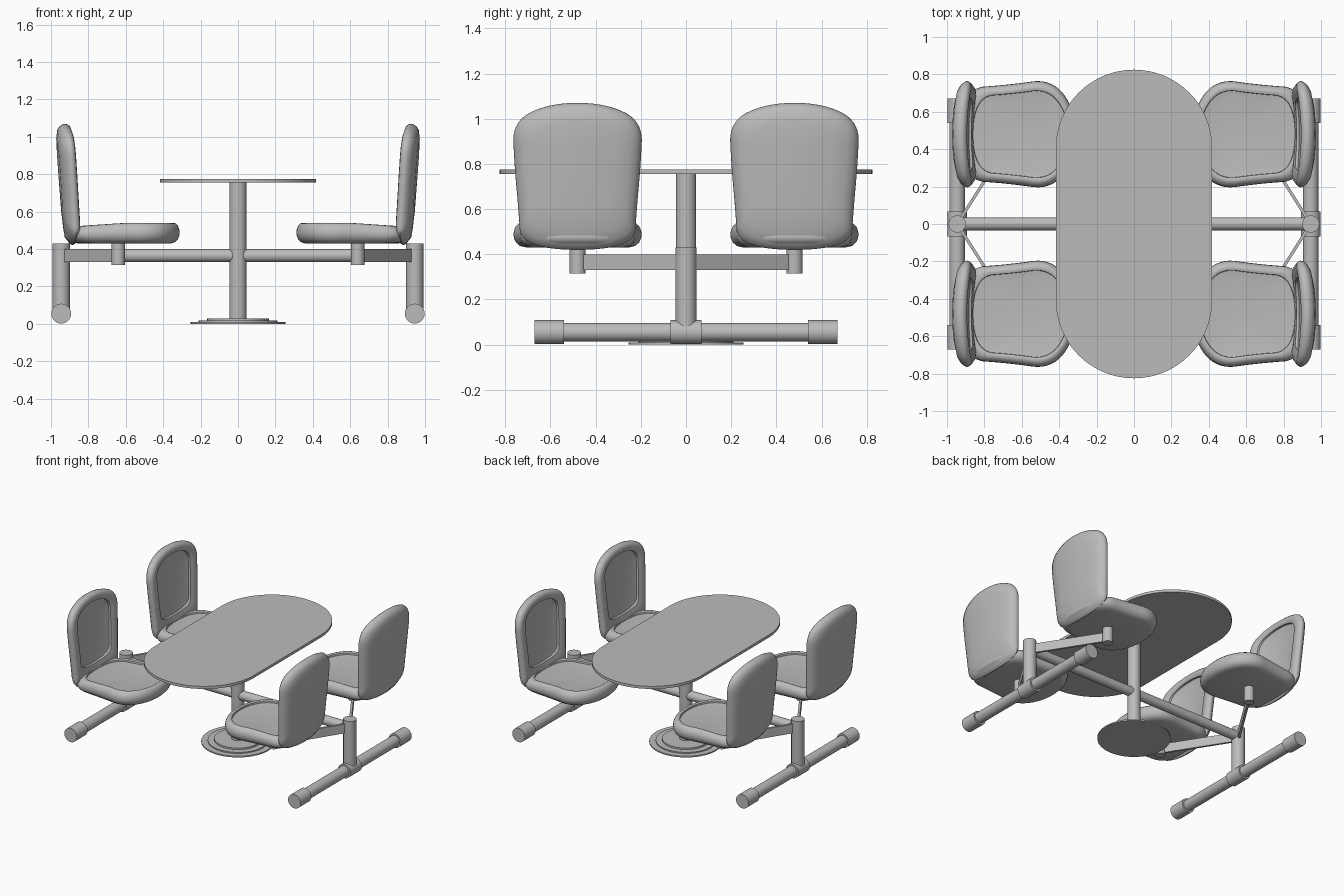
import bpy, bmesh, math
from mathutils import Vector

old = bpy.data.objects.get("Cube")
if old:
    bpy.data.objects.remove(old, do_unlink=True)

grey = bpy.data.materials.new("mid_grey")
grey.use_nodes = True
GREY = (0.5, 0.5, 0.5, 1)
grey.diffuse_color = GREY
grey.node_tree.nodes["Principled BSDF"].inputs["Base Color"].default_value = GREY


def finish(bm, name, angle=40):
    bmesh.ops.recalc_face_normals(bm, faces=bm.faces)
    mesh = bpy.data.meshes.new(name)
    bm.to_mesh(mesh)
    bm.free()
    obj = bpy.data.objects.new(name, mesh)
    bpy.context.collection.objects.link(obj)
    mesh.materials.append(grey)
    bpy.ops.object.select_all(action="DESELECT")
    obj.select_set(True)
    bpy.context.view_layer.objects.active = obj
    bpy.ops.object.shade_smooth_by_angle(angle=math.radians(angle))
    return obj


def tube(name, a, b, radius):
    """Closed cylinder between two points."""
    a, b = Vector(a), Vector(b)
    bm = bmesh.new()
    bmesh.ops.create_cone(bm, cap_ends=True, segments=32, radius1=radius,
                          radius2=radius, depth=(b - a).length)
    turn = (b - a).to_track_quat("Z", "Y").to_matrix()
    bmesh.ops.rotate(bm, matrix=turn, verts=bm.verts)
    bmesh.ops.translate(bm, vec=(a + b) / 2, verts=bm.verts)
    return finish(bm, name)


def loft(name, outline, rings, centre, place, angle=40):
    """Rings are (scale, height) copies of the outline, capped at both ends."""
    bm = bmesh.new()
    c = Vector(centre)
    loops = [[bm.verts.new(place(*(c + (p - c) * s), h)) for p in outline]
             for s, h in rings]
    n = len(outline)
    for lo, hi in zip(loops, loops[1:]):
        for i in range(n):
            j = (i + 1) % n
            bm.faces.new((lo[i], lo[j], hi[j], hi[i]))
    bm.faces.new(loops[0])
    bm.faces.new(loops[-1])
    return finish(bm, name, angle)


def rounded(points, steps=3):
    """Corner cutting turns a control polygon into a smooth outline."""
    pts = [Vector(p) for p in points]
    for _ in range(steps):
        nxt = pts[1:] + pts[:1]
        pts = [q for a, b in zip(pts, nxt) for q in (a.lerp(b, 0.25), a.lerp(b, 0.75))]
    return pts


# Table top: straight sides with half-round ends
R, STRAIGHT = 0.418, 0.407
top_outline = []
for k in range(66):
    a = math.pi * (k % 33) / 32 + (math.pi if k > 32 else 0)
    shift = STRAIGHT if k < 33 else -STRAIGHT
    top_outline.append(Vector((R * math.cos(a), R * math.sin(a) + shift)))
loft("table_top", top_outline, [(1, 0.755), (1, 0.775)], (0, 0),
     lambda x, y, z: (x, y, z))

# Pedestal: stepped round base and column
for k, (radius, low, high) in enumerate([(0.255, 0, 0.01), (0.21, 0.01, 0.018), (0.165, 0.018, 0.03)]):
    tube(f"base_step_{k + 1}", (0, 0, low), (0, 0, high), radius)
tube("column", (0, 0, 0.02), (0, 0, 0.757), 0.045)
tube("cross_beam", (-0.945, 0, 0.365), (0.945, 0, 0.365), 0.035)

# Chair outlines: one half each, mirrored
seat_half = [(0.93, 0.245), (0.66, 0.265), (0.44, 0.297), (0.312, 0.13)]
seat_outline = rounded(seat_half + [(x, -y) for x, y in reversed(seat_half)])
back_half = [(0.25, 0.42), (0.262, 0.6), (0.28, 0.8), (0.288, 0.99), (0.12, 1.07)]
back_outline = rounded(back_half + [(-y, z) for y, z in reversed(back_half)])

seat_rings = [(0.1, 0.43), (0.8, 0.43), (0.9, 0.437), (0.96, 0.452), (0.99, 0.47),
              (1, 0.487), (0.99, 0.507), (0.96, 0.525), (0.91, 0.537), (0.86, 0.54),
              (0.82, 0.535), (0.815, 0.522), (0.7, 0.517), (0.1, 0.513)]
back_rings = [(0.1, 0.039), (0.6, 0.039), (0.83, 0.034), (0.93, 0.022), (0.98, 0.008),
              (1, -0.008), (0.98, -0.022), (0.93, -0.034), (0.86, -0.04), (0.77, -0.039),
              (0.7, -0.033), (0.69, -0.02), (0.55, -0.014), (0.1, -0.01)]

for sx, side in ((1, "left"), (-1, "right")):
    # Floor foot with end and centre sleeves, and upright post
    X = sx * 0.945
    tube(f"{side}_foot", (X, -0.66, 0.055), (X, 0.66, 0.055), 0.041)
    for part, y0, y1 in (("front", -0.67, -0.54), ("centre", -0.068, 0.068), ("back", 0.54, 0.67)):
        tube(f"{side}_{part}_sleeve", (X, y0, 0.055), (X, y1, 0.055), 0.053)
    tube(f"{side}_post", (X, 0, 0.06), (X, 0, 0.43), 0.046)

    for sy, end in ((-1, "front"), (1, "back")):
        label = f"{side}_{end}"
        Y = sy * 0.48
        # Flat arm and stub carrying the seat
        tube(f"{label}_stub", (sx * 0.64, Y, 0.315), (sx * 0.64, Y, 0.45), 0.036)
        start, stop = Vector((X, 0)), Vector((sx * 0.64, Y))
        across = (stop - start).normalized().orthogonal() * 0.008
        bar = [start + across, stop + across, stop - across, start - across]
        loft(f"{label}_arm", bar, [(1, 0.33), (1, 0.4)], (X, 0),
             lambda x, y, z: (x, y, z))

        # Seat pan dips slightly towards the rear
        def place_seat(x, y, h):
            drop = 0.02 * max(0, (x - 0.6) / 0.3) * (h - 0.43) / 0.11
            return (sx * x, Y + y, h - drop)

        # Backrest leans out and wraps forward at its sides
        def place_back(y, z, h):
            x = 0.929 + 0.075 * (z - 0.9) - 0.35 * max(0, z - 0.9) ** 2
            return (sx * (x - 0.03 * (y / 0.28) ** 2 + h), Y + y, z)

        loft(f"{label}_seat", seat_outline, seat_rings, (0.55, 0), place_seat, 50)
        loft(f"{label}_backrest", back_outline, back_rings, (0, 0.87), place_back, 50)
